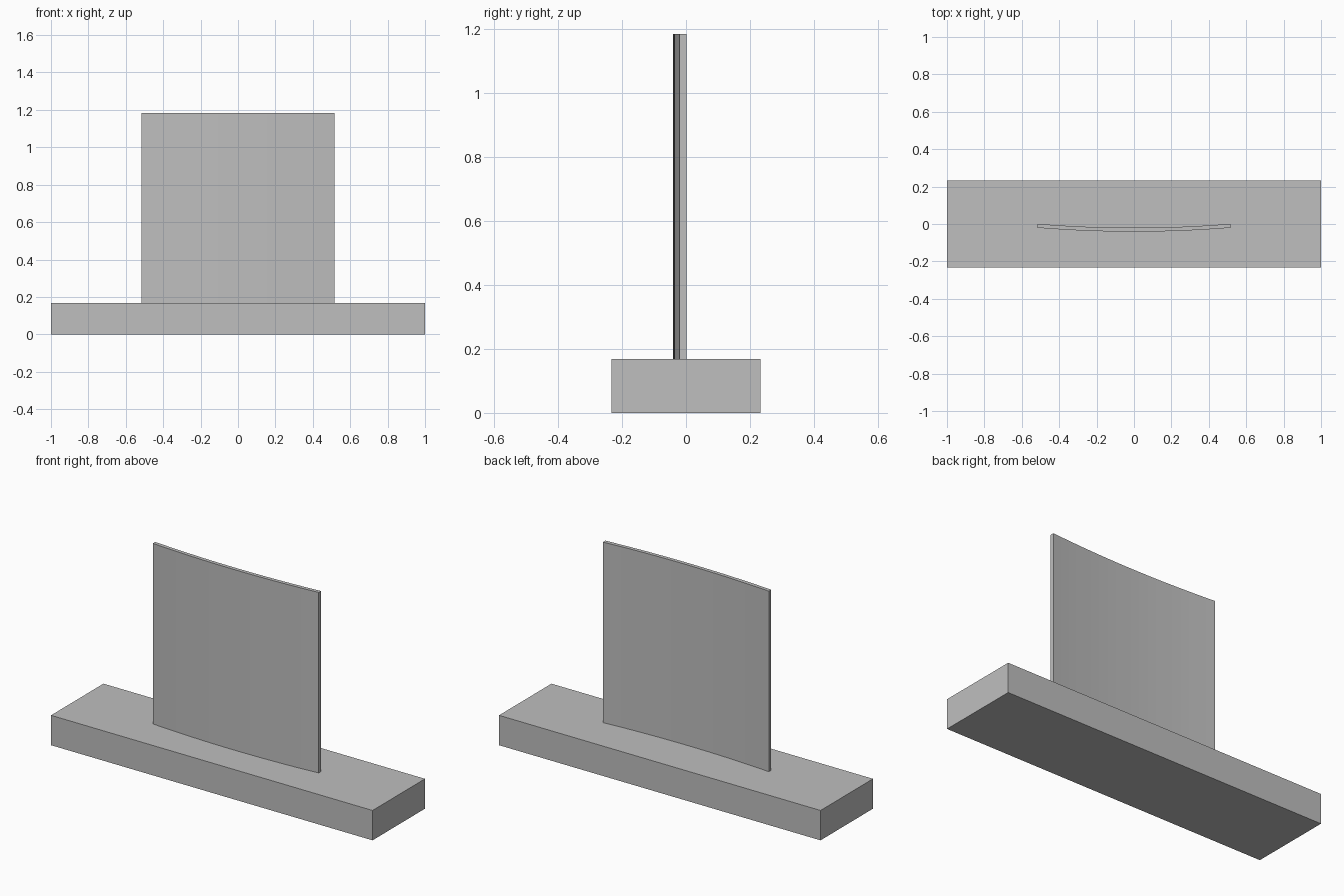
import bpy
import bmesh

cube = bpy.data.objects.get("Cube")
if cube:
    bpy.data.objects.remove(cube, do_unlink=True)

# Single neutral grey
COLOUR = (0.52, 0.52, 0.52, 1.0)
grey = bpy.data.materials.new("grey")
grey.use_nodes = True
grey.diffuse_color = COLOUR
grey.node_tree.nodes["Principled BSDF"].inputs["Base Color"].default_value = COLOUR

BASE_TOP = 0.168
PANEL_TOP = 1.183


def extrude_outline(name, outline, z0, z1):
    """Raise a closed xy outline into a solid between two heights."""
    bm = bmesh.new()
    face = bm.faces.new([bm.verts.new((x, y, z0)) for x, y in outline])
    raised = bmesh.ops.extrude_face_region(bm, geom=[face], use_keep_orig=True)
    top = [v for v in raised["geom"] if isinstance(v, bmesh.types.BMVert)]
    bmesh.ops.translate(bm, verts=top, vec=(0, 0, z1 - z0))
    bmesh.ops.recalc_face_normals(bm, faces=bm.faces)
    mesh = bpy.data.meshes.new(name)
    bm.to_mesh(mesh)
    bm.free()
    mesh.materials.append(grey)
    obj = bpy.data.objects.new(name, mesh)
    bpy.context.collection.objects.link(obj)
    return obj


# Rectangular base block
extrude_outline("base", [(-1, -0.233), (1, -0.233), (1, 0.233), (-1, 0.233)], 0, BASE_TOP)

# Thin upright panel, bowed gently towards the front
HALF, BOW, THICK, SEGMENTS = 0.516, 0.021, 0.021, 20
xs = [HALF * (2 * i / SEGMENTS - 1) for i in range(SEGMENTS + 1)]
front = [(x, -0.041 + BOW * (x / HALF) ** 2) for x in xs]
back = [(x, y + THICK) for x, y in reversed(front)]
extrude_outline("curved_panel", front + back, BASE_TOP, PANEL_TOP)
